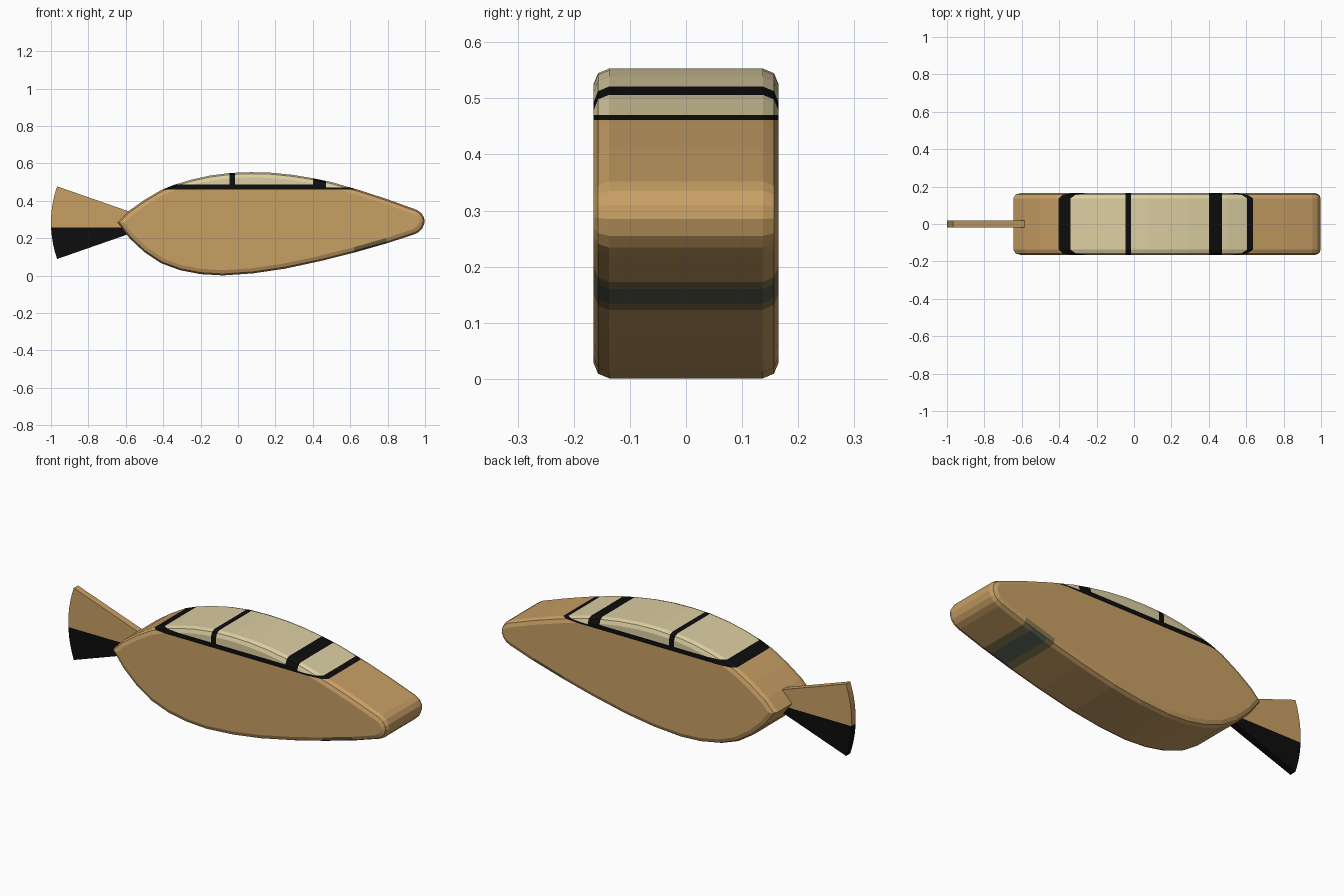
import bpy, bmesh, math
from mathutils import Vector

if "Cube" in bpy.data.objects:
    bpy.data.objects.remove(bpy.data.objects["Cube"])


def material(name, rgb):
    m = bpy.data.materials.new(name)
    m.use_nodes = True
    m.diffuse_color = (*rgb, 1)
    m.node_tree.nodes["Principled BSDF"].inputs["Base Color"].default_value = (*rgb, 1)
    return m


MATERIALS = [
    material("tan", (0.58, 0.35, 0.13)),
    material("black", (0.004, 0.004, 0.004)),
    material("cream", (0.72, 0.62, 0.36)),
    material("dark_green", (0.10, 0.125, 0.09)),
    material("olive", (0.21, 0.175, 0.075)),
]
TAN, BLACK, CREAM, GREEN, OLIVE = range(5)


def extruded(outline, half_depth):
    """Closed slab from an x-z outline, extruded along y."""
    bm = bmesh.new()
    face = bm.faces.new([bm.verts.new((x, -half_depth, z)) for x, z in outline])
    new = bmesh.ops.extrude_face_region(bm, geom=[face], use_keep_orig=True)["geom"]
    for v in new:
        if isinstance(v, bmesh.types.BMVert):
            v.co.y = half_depth
    bmesh.ops.recalc_face_normals(bm, faces=bm.faces)
    return bm


def cut(bm, axis, values):
    normal = Vector([axis == a for a in "xyz"])
    for value in values:
        geom = bm.verts[:] + bm.edges[:] + bm.faces[:]
        bmesh.ops.bisect_plane(bm, geom=geom, dist=1e-5, plane_co=normal * value, plane_no=normal)


def finish(bm, name, rule):
    bm.normal_update()
    for f in bm.faces:
        f.material_index = rule(f.calc_center_median(), f.normal)
    mesh = bpy.data.meshes.new(name)
    bm.to_mesh(mesh)
    bm.free()
    for m in MATERIALS:
        mesh.materials.append(m)
    bpy.context.collection.objects.link(bpy.data.objects.new(name, mesh))


# Body: rounded teardrop slab with softened rims
top = [(-.645, .285), (-.585, .345), (-.5, .405), (-.41, .458), (-.34, .486), (-.25, .513),
       (-.15, .535), (-.04, .549), (.07, .553), (.18, .55), (.29, .539), (.4, .521),
       (.5, .5), (.65, .457), (.8, .408)]
nose = [(.955, .352), (.98, .335), (.995, .31), (.998, .285), (.987, .255), (.968, .234), (.94, .22)]
belly = [(.8, .174), (.62, .123), (.45, .08), (.25, .037), (.08, .012), (-.08, .001), (-.2, .008),
         (-.31, .029), (-.41, .066), (-.5, .125), (-.58, .2)]
body = extruded(top + nose + belly, .165)
rims = [e for e in body.edges if abs(e.verts[0].co.y - e.verts[1].co.y) < .001]
bmesh.ops.bevel(body, geom=rims, offset=.028, offset_type='OFFSET', segments=2,
                profile=.5, affect='EDGES', clamp_overlap=True)

# Window frame and belly patch boundaries
SILL, FRAME, REAR_FRAME = .461, .486, .47
PILLARS = [(-.045, -.015), (.4, .47)]
PATCH, CORE = (.62, .795), (.66, .75)
cut(body, "z", [SILL, REAR_FRAME, FRAME])
cut(body, "x", [x for span in PILLARS + [PATCH, CORE] for x in span])


def body_colour(c, n):
    if c.z > SILL:
        frame_top = FRAME if c.x < PILLARS[1][1] else REAR_FRAME
        pillar = any(a < c.x < b for a, b in PILLARS)
        return BLACK if pillar or c.z < frame_top else CREAM
    if PATCH[0] < c.x < PATCH[1] and n.z < -.15:
        core = CORE[0] < c.x < CORE[1] and abs(c.y) < .15
        return GREEN if core else OLIVE
    return TAN


finish(body, "body", body_colour)

# Tail: thin fan whose point is buried in the body
apex, radius, spread, steps = (-.41, .283), .59, math.radians(19.2), 10
arc = [spread * (2 * i / steps - 1) for i in range(steps + 1)]
fan = [apex] + [(apex[0] - radius * math.cos(a), apex[1] + radius * math.sin(a)) for a in arc]
tail = extruded(fan, .018)
SPLIT = .258
cut(tail, "z", [SPLIT])
finish(tail, "tail_fan", lambda c, n: BLACK if c.z < SPLIT else TAN)
